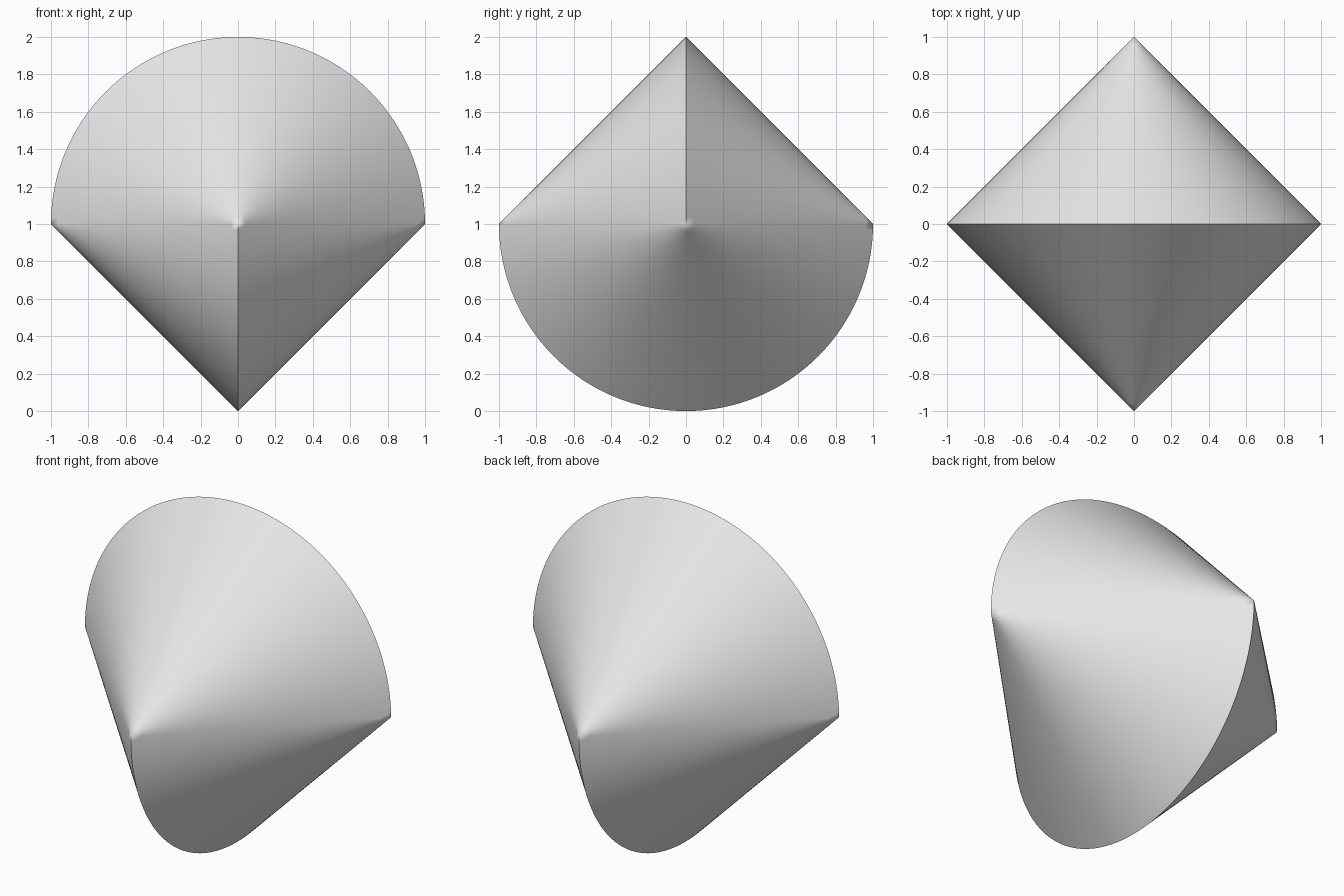
import bpy
import bmesh
from math import pi
from mathutils import Matrix, Vector

cube = bpy.data.objects.get("Cube")
if cube:
    bpy.data.objects.remove(cube, do_unlink=True)

SEGMENTS = 96
STEPS = (0, 0.04, 0.5, 0.96, 1)

# Plain grey surface
grey = bpy.data.materials.new("plain_grey")
grey.use_nodes = True
grey.diffuse_color = (0.8, 0.8, 0.8, 1)
grey.node_tree.nodes["Principled BSDF"].inputs["Base Color"].default_value = (0.8, 0.8, 0.8, 1)


def half_bicone(bm, turn):
    """Sweep a V profile half a turn about the y axis, then orient the half."""
    tip, rim, tail = Vector((0, -1, 0)), Vector((1, 0, 0)), Vector((0, 1, 0))
    points = [tip.lerp(rim, s) for s in STEPS]
    points += [rim.lerp(tail, s) for s in STEPS[1:]]
    verts = [bm.verts.new(p) for p in points]
    edges = [bm.edges.new(pair) for pair in zip(verts, verts[1:])]
    before = set(bm.verts) - set(verts)
    bmesh.ops.spin(bm, geom=verts + edges, cent=(0, 0, 0), axis=(0, -1, 0),
                   angle=pi, steps=SEGMENTS)
    new = [v for v in bm.verts if v not in before]
    bmesh.ops.transform(bm, matrix=turn, verts=new)


# Upper half, and a lower half flipped over and turned a quarter
bm = bmesh.new()
half_bicone(bm, Matrix.Identity(4))
half_bicone(bm, Matrix.Rotation(pi / 2, 4, "Z") @ Matrix.Rotation(pi, 4, "X"))
bmesh.ops.remove_doubles(bm, verts=bm.verts, dist=0.0003)
bmesh.ops.dissolve_degenerate(bm, edges=bm.edges, dist=0.0001)
bmesh.ops.recalc_face_normals(bm, faces=bm.faces)
bmesh.ops.translate(bm, verts=bm.verts, vec=(0, 0, 1))

mesh = bpy.data.meshes.new("twisted_bicone")
bm.to_mesh(mesh)
bm.free()
mesh.materials.append(grey)
solid = bpy.data.objects.new("twisted_bicone", mesh)
bpy.context.collection.objects.link(solid)

# Smooth cone sides with crisp rims
bpy.ops.object.select_all(action="DESELECT")
solid.select_set(True)
bpy.context.view_layer.objects.active = solid
bpy.ops.object.shade_smooth_by_angle(angle=pi / 6)
